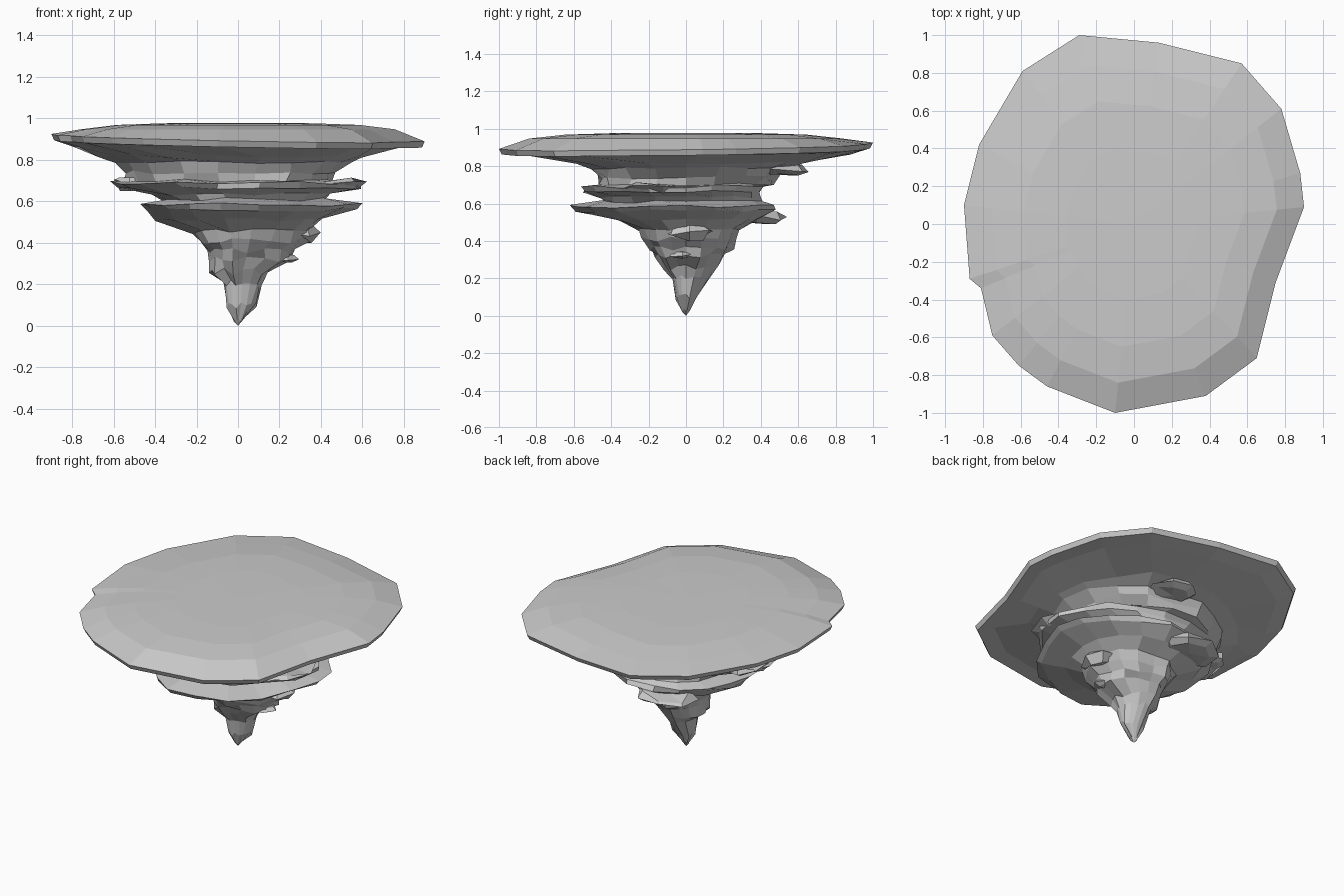
import bpy, bmesh, math, random
random.seed(4)

# plan outline of the slab rim
RIM = [(0.90, 0.09), (0.88, 0.27), (0.78, 0.61), (0.57, 0.85), (0.13, 0.96), (-0.29, 1.0),
       (-0.59, 0.81), (-0.82, 0.42), (-0.90, 0.10), (-0.87, -0.29), (-0.81, -0.34),
       (-0.75, -0.59), (-0.61, -0.75), (-0.46, -0.86), (-0.10, -1.0), (0.38, -0.91),
       (0.65, -0.71), (0.75, -0.31)]
N = len(RIM)


def rim_z(x, y):
    return 0.905 - 0.02 * x + 0.015 * y


def loft(name, rings, top, bottom):
    """Skin a stack of rings, closing each end with a fan to a point."""
    bm = bmesh.new()
    vs = [[bm.verts.new(p) for p in r] for r in rings]
    for a, b in zip(vs, vs[1:]):
        n = len(a)
        for i in range(n):
            j = (i + 1) % n
            bm.faces.new((a[i], b[i], b[j], a[j]))
    for ring, tip in ((vs[0], top), (vs[-1], bottom)):
        t = bm.verts.new(tip)
        for i in range(len(ring)):
            bm.faces.new((ring[i], ring[(i + 1) % len(ring)], t))
    bmesh.ops.recalc_face_normals(bm, faces=bm.faces)
    me = bpy.data.meshes.new(name)
    bm.to_mesh(me)
    bm.free()
    ob = bpy.data.objects.new(name, me)
    bpy.context.collection.objects.link(ob)
    return ob


def slab_ring(s, z=None, dz=0.0):
    return [(x * s, y * s, (rim_z(x, y) if z is None else z) + dz) for x, y in RIM]


def rock_ring(z, x0, x1, y0, y1, jit=0.06, back=1.0, n=N):
    """Uneven ellipse reaching the given limits; 'back' shrinks the +y side."""
    pts = []
    for i in range(n):
        a = 2 * math.pi * i / n
        c, s = math.cos(a), math.sin(a)
        k = 1 + random.uniform(-jit, jit * 0.6)
        if s > 0.3:
            k *= back
        pts.append(((x1 if c > 0 else -x0) * c * k, (y1 if s > 0 else -y0) * s * k,
                    z + random.uniform(-0.15, 0.15) * jit))
    return pts


# body: flat slab on top, stepped ledges, then a tapering spike
rings = [slab_ring(0.4, 0.976), slab_ring(0.65, 0.968), slab_ring(0.84, 0.947), slab_ring(1.0),
         slab_ring(0.985, dz=-0.03), slab_ring(0.88, 0.862)]
for row in [
    (0.818, -0.66, 0.62, -0.60, 0.62),
    (0.79, -0.57, 0.54, -0.50, 0.52),
    (0.74, -0.55, 0.49, -0.47, 0.49),
    (0.70, -0.54, 0.45, -0.46, 0.46),
    (0.69, -0.60, 0.60, -0.57, 0.45, 0.05, 0.92),
    (0.665, -0.57, 0.58, -0.55, 0.44, 0.05, 0.9),
    (0.635, -0.42, 0.46, -0.47, 0.42, 0.05, 0.95),
    (0.61, -0.36, 0.42, -0.46, 0.41),
    (0.585, -0.48, 0.59, -0.61, 0.47),
    (0.56, -0.46, 0.57, -0.58, 0.47),
    (0.51, -0.39, 0.42, -0.40, 0.38),
    (0.455, -0.22, 0.35, -0.25, 0.28, 0.09),
    (0.41, -0.18, 0.33, -0.24, 0.27, 0.09),
    (0.36, -0.155, 0.27, -0.21, 0.25, 0.09),
    (0.32, -0.15, 0.25, -0.16, 0.21, 0.09),
    (0.26, -0.14, 0.15, -0.13, 0.17, 0.12),
    (0.21, -0.07, 0.12, -0.08, 0.13, 0.12),
    (0.10, -0.055, 0.09, -0.06, 0.05, 0.12),
    (0.03, -0.02, 0.025, -0.025, 0.02),
]:
    rings.append(rock_ring(*row))
loft("floating_rock", rings, (0, 0, 0.978), (0, 0, 0))


def outcrop(name, cx, cy, z, rx, ry, h):
    """Small flat shard jutting from the rock."""
    rs = [[(cx + x, cy + y, zz)
           for x, y, zz in rock_ring(z + dz * h, -rx * k, rx * k, -ry * k, ry * k, 0.12, n=7)]
          for dz, k in ((0.5, 0.85), (0, 1.0), (-0.5, 0.7))]
    loft(name, rs, (cx, cy, z + h / 2), (cx, cy, z - h / 2))


outcrop("back_upper_shard", 0.12, 0.50, 0.78, 0.15, 0.16, 0.045)
outcrop("back_lower_shard", -0.12, 0.38, 0.52, 0.20, 0.17, 0.05)
outcrop("right_upper_shard", 0.45, -0.12, 0.68, 0.18, 0.22, 0.04)
outcrop("right_mid_shard", 0.27, 0.02, 0.44, 0.12, 0.13, 0.06)
outcrop("right_low_shard", 0.17, -0.02, 0.33, 0.12, 0.09, 0.04)
outcrop("left_upper_shard", -0.50, 0.05, 0.69, 0.11, 0.18, 0.05)
